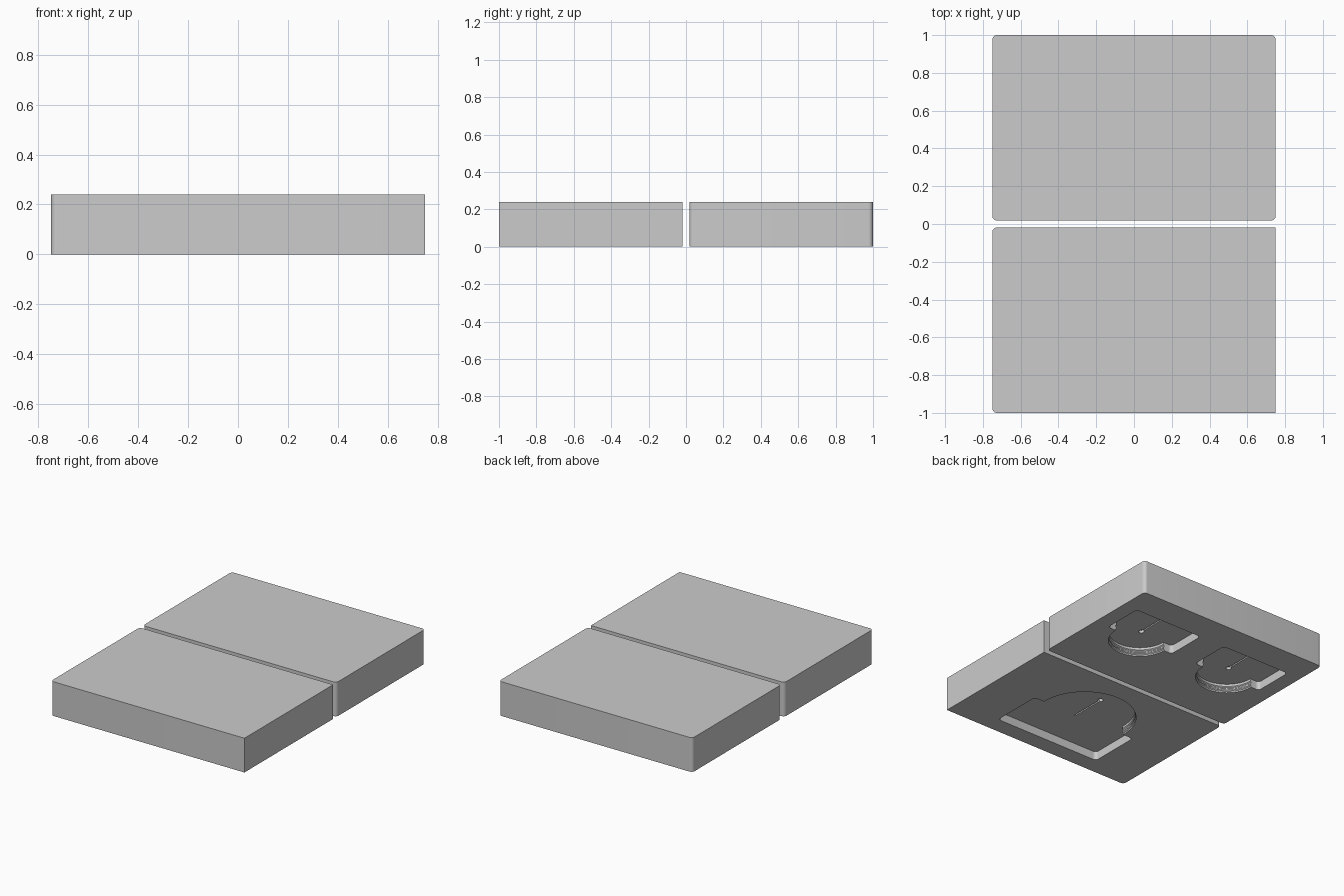
import bpy, math

if "Cube" in bpy.data.objects:
    bpy.data.objects.remove(bpy.data.objects["Cube"])

H, DEPTH = 0.24, 0.06


def mesh_object(name, verts, faces):
    me = bpy.data.meshes.new(name)
    me.from_pydata(verts, [], faces)
    ob = bpy.data.objects.new(name, me)
    bpy.context.collection.objects.link(ob)
    return ob


def loft(name, rings):
    """Solid from stacked counter-clockwise rings, lowest first."""
    n = len(rings[0])
    verts = [p for ring in rings for p in ring]
    faces = [tuple(reversed(range(n))), tuple(range(len(verts) - n, len(verts)))]
    for k in range(len(rings) - 1):
        for i in range(n):
            j = (i + 1) % n
            faces.append((k * n + i, k * n + j, (k + 1) * n + j, (k + 1) * n + i))
    return mesh_object(name, verts, faces)


def rounded_box(name, x0, x1, y0, y1, z0, z1, radii, seg=8):
    """Box with corner radii in the order right-back, left-back, left-front, right-front."""
    outline = []
    for k, r in enumerate(radii):
        cx = x1 - r if k in (0, 3) else x0 + r
        cy = y1 - r if k in (0, 1) else y0 + r
        for i in range(seg + 1 if r else 1):
            a = math.pi / 2 * (k + i / seg)
            outline.append((cx + r * math.cos(a), cy + r * math.sin(a)))
    return loft(name, [[(x, y, z) for x, y in outline] for z in (z0, z1)])


def turned(name, cx, cy, profile, seg=64):
    """Round solid from (radius, z) pairs."""
    return loft(name, [[(cx + r * math.cos(2 * math.pi * i / seg),
                         cy + r * math.sin(2 * math.pi * i / seg), z)
                        for i in range(seg)] for r, z in profile])


def carve(block, cutter):
    cutter.hide_render = True
    mod = block.modifiers.new("pocket", 'BOOLEAN')
    mod.operation, mod.solver, mod.object = 'DIFFERENCE', 'EXACT', cutter
    bpy.context.view_layer.objects.active = block
    bpy.ops.object.modifier_apply(modifier=mod.name)
    bpy.data.objects.remove(cutter)


def pocket(block, cx, cy, r, half, y0, y1, pin_y, slot_end, bead):
    # wide rectangular recess
    carve(block, rounded_box("tab_cutter", cx - half, cx + half, y0, y1,
                             -0.05, DEPTH, [0.025] * 4))
    # round recess with a beaded wall
    profile = [(r, -0.05), (r, 0.010), (r - bead, 0.016), (r - bead, 0.024),
               (r, 0.030), (r, 0.038), (r - bead, 0.044), (r - bead, DEPTH)]
    carve(block, turned("round_cutter", cx, cy, profile))
    # pin hole and thin slot in the pocket floor
    carve(block, rounded_box("slot_cutter", cx - 0.005, cx + 0.005,
                             min(pin_y, slot_end), max(pin_y, slot_end),
                             0.03, DEPTH + 0.015, [0] * 4))
    carve(block, turned("pin_cutter", cx, pin_y,
                        [(0.018, 0.03), (0.018, DEPTH + 0.02)], 24))


# Two blocks; the front one has square corners on its right side
back_block = rounded_box("back_block", -0.75, 0.75, 0.018, 1.0, 0, H, [0.025] * 4)
front_block = rounded_box("front_block", -0.75, 0.75, -1.0, -0.018, 0, H,
                          [0, 0.025, 0.025, 0])

# Two small pockets under the back block, one large under the front block
for cx in (-0.37, 0.37):
    pocket(back_block, cx, 0.50, 0.205, 0.27, 0.50, 0.79, 0.516, 0.724, 0.006)
pocket(front_block, 0, -0.50, 0.335, 0.415, -0.88, -0.51, -0.34, -0.60, 0.006)

# Smooth shading on the round walls only
for ob in (back_block, front_block):
    bpy.ops.object.select_all(action='DESELECT')
    ob.select_set(True)
    bpy.context.view_layer.objects.active = ob
    bpy.ops.object.shade_smooth_by_angle(angle=math.radians(30))
